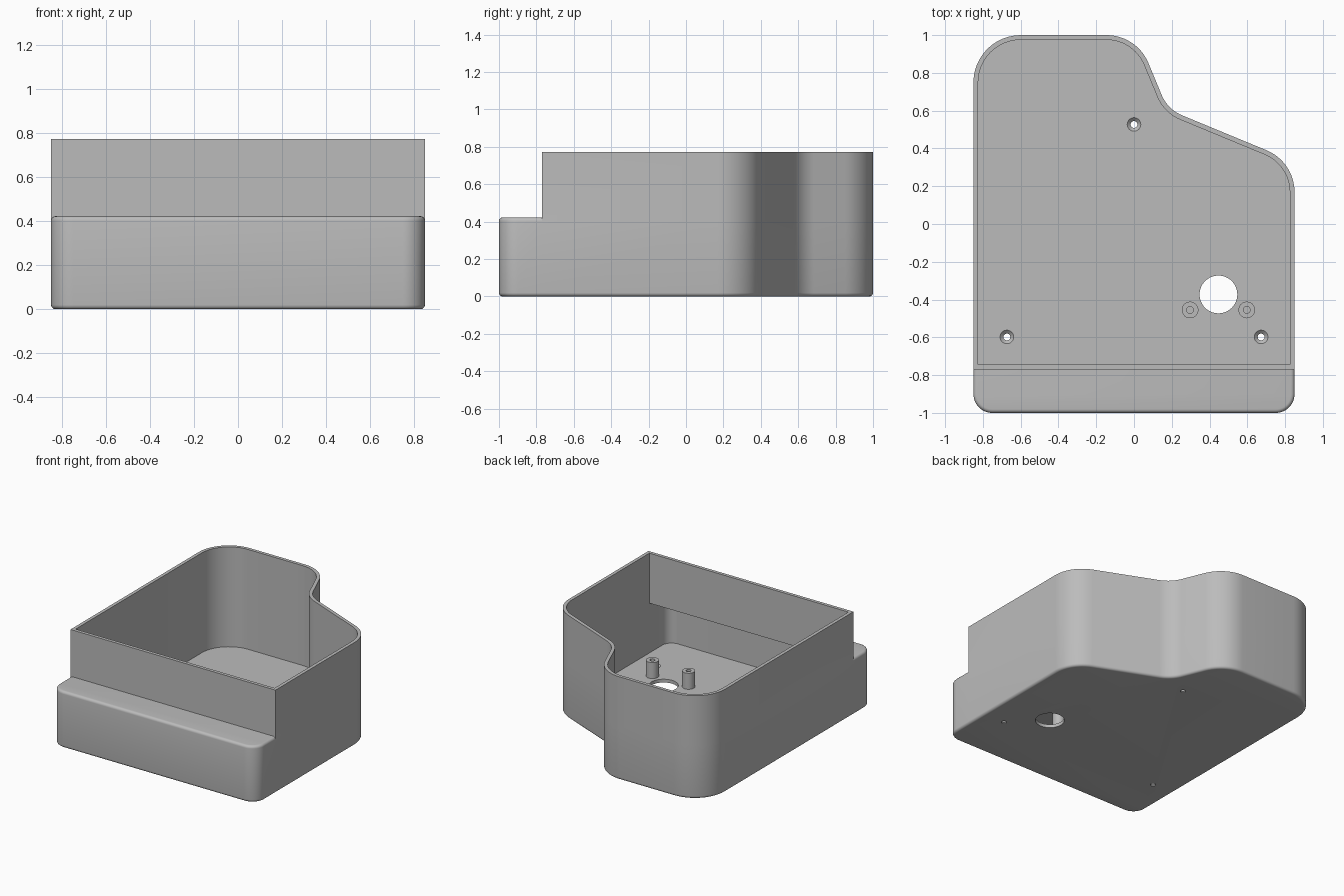
import bpy, bmesh, math
from mathutils import Vector

cube = bpy.data.objects.get("Cube")
if cube:
    bpy.data.objects.remove(cube, do_unlink=True)

WALL, FILLET, LEDGE, TOP, STEP_Y = 0.025, 0.02, 0.423, 0.773, -0.77

grey = bpy.data.materials.new("plain_grey")
grey.use_nodes = True
grey.diffuse_color = (0.5, 0.5, 0.5, 1)
grey.node_tree.nodes["Principled BSDF"].inputs["Base Color"].default_value = (0.5, 0.5, 0.5, 1)


def make_object(name, bm):
    bmesh.ops.recalc_face_normals(bm, faces=bm.faces[:])
    mesh = bpy.data.meshes.new(name)
    bm.to_mesh(mesh)
    bm.free()
    mesh.materials.append(grey)
    obj = bpy.data.objects.new(name, mesh)
    bpy.context.collection.objects.link(obj)
    return obj


def activate(obj):
    bpy.ops.object.select_all(action='DESELECT')
    obj.select_set(True)
    bpy.context.view_layer.objects.active = obj


def outline(inset, split_y=STEP_Y, segments=12):
    """Rounded footprint, inset along its normals; returns points and the left split index."""
    corners = [(0.85, split_y, 0), (0.85, 0.329, 0.24), (0.178, 0.607, 0.2), (0.015, 1, 0.24),
               (-0.85, 1, 0.25), (-0.85, split_y, 0), (-0.85, -1, 0.1), (0.85, -1, 0.1)]
    points, left = [], 0
    for i, (x, y, r) in enumerate(corners):
        p = Vector((x, y))
        before = p - Vector(corners[i - 1][:2])
        after = Vector(corners[(i + 1) % len(corners)][:2]) - p
        a0 = math.atan2(-before.x, before.y)
        a1 = math.atan2(-after.x, after.y)
        if r == 0:
            if i:
                left = len(points)
            points.append(p - Vector((math.cos(a0), math.sin(a0))) * inset)
            continue
        turn = (a1 - a0 + math.pi) % (2 * math.pi) - math.pi
        sign = 1 if turn > 0 else -1
        mid = a0 + turn / 2
        centre = p - Vector((math.cos(mid), math.sin(mid))) * sign * r / math.cos(turn / 2)
        for s in range(segments + 1):
            a = a0 + turn * s / segments
            points.append(centre + Vector((math.cos(a), math.sin(a))) * (sign * r - inset))
    return points, left


def bridge(bm, a, b, closed=True):
    for i in range(len(a) if closed else len(a) - 1):
        j = (i + 1) % len(a)
        bm.faces.new((a[i], a[j], b[j], b[i]))


def lathe(bm, x, y, profile, sides=32):
    """Closed turned solid from (radius, height) pairs."""
    rings = [[bm.verts.new((x + r * math.cos(2 * math.pi * i / sides),
                            y + r * math.sin(2 * math.pi * i / sides), z)) for i in range(sides)]
             for r, z in profile]
    for a, b in zip(rings, rings[1:]):
        bridge(bm, a, b)
    bm.faces.new(rings[0])
    bm.faces.new(rings[-1])


# Housing: outer skin with rounded bottom edge
bm = bmesh.new()


def ring(inset, z, split_y=STEP_Y, part=None):
    points, k = outline(inset, split_y)
    if part == "back":
        points = points[:k + 1]
    elif part == "front":
        points = points[k:] + points[:1]
    return [bm.verts.new((p.x, p.y, z)) for p in points]


k = outline(0)[1]
STEPS = 5
arc = [math.pi / 2 * i / STEPS for i in range(STEPS + 1)]
skin = [ring(FILLET * (1 - math.sin(t)), FILLET * (1 - math.cos(t))) for t in arc]
skin.append(ring(0, LEDGE - FILLET))
bm.faces.new(skin[0])
for a, b in zip(skin, skin[1:]):
    bridge(bm, a, b)

# Front ledge with rounded top edge
shoulder = skin[-1]
ledge = [shoulder[k:] + shoulder[:1]]
ledge += [ring(FILLET * (1 - math.cos(t)), LEDGE - FILLET + FILLET * math.sin(t), part="front")
          for t in arc[1:]]
for a, b in zip(ledge, ledge[1:]):
    bridge(bm, a, b, closed=False)
bm.faces.new(ledge[-1])

# Upper wall and its flat front above the ledge
rim_outer = ring(0, TOP, part="back")
bridge(bm, shoulder[:k + 1], rim_outer, closed=False)
bm.faces.new([rim_outer[0], rim_outer[-1]] + [r[0] for r in ledge] + [r[-1] for r in reversed(ledge)])

# Cavity, running forward under the ledge
INNER_Y = STEP_Y + WALL
floor = ring(WALL, WALL, INNER_Y)
ceiling = ring(WALL, LEDGE - WALL, INNER_Y)
rim_inner = ring(WALL, TOP, INNER_Y, "back")
bm.faces.new(floor)
bridge(bm, floor, ceiling)
bm.faces.new(ceiling[k:] + ceiling[:1])
bridge(bm, ceiling[:k + 1], rim_inner, closed=False)
bm.faces.new((ceiling[0], ceiling[k], rim_inner[-1], rim_inner[0]))
bridge(bm, rim_outer, rim_inner)
housing = make_object("housing", bm)

# Floor openings: one large hole and three countersunk screw holes
bm = bmesh.new()
lathe(bm, 0.447, -0.373, [(0.1, -0.05), (0.1, 0.08)], 48)
for x, y in ((0, 0.527), (-0.673, -0.598), (0.673, -0.598)):
    lathe(bm, x, y, [(0.018, -0.05), (0.018, 0.008), (0.036, WALL), (0.036, 0.06)])
cutter = make_object("hole_cutter", bm)
cutter.hide_render = True
cut = housing.modifiers.new("holes", 'BOOLEAN')
cut.operation = 'DIFFERENCE'
cut.solver = 'EXACT'
cut.object = cutter
activate(housing)
bpy.ops.object.modifier_apply(modifier=cut.name)
bpy.data.objects.remove(cutter, do_unlink=True)

# Hollow mounting posts beside the large hole
posts = []
for name, x in (("right_post", 0.297), ("left_post", 0.597)):
    bm = bmesh.new()
    lathe(bm, x, -0.455, [(0.044, 0.02), (0.044, 0.145), (0.018, 0.145), (0.018, 0.03)])
    posts.append(make_object(name, bm))

for obj in [housing] + posts:
    activate(obj)
    bpy.ops.object.shade_smooth_by_angle(angle=math.radians(30))
